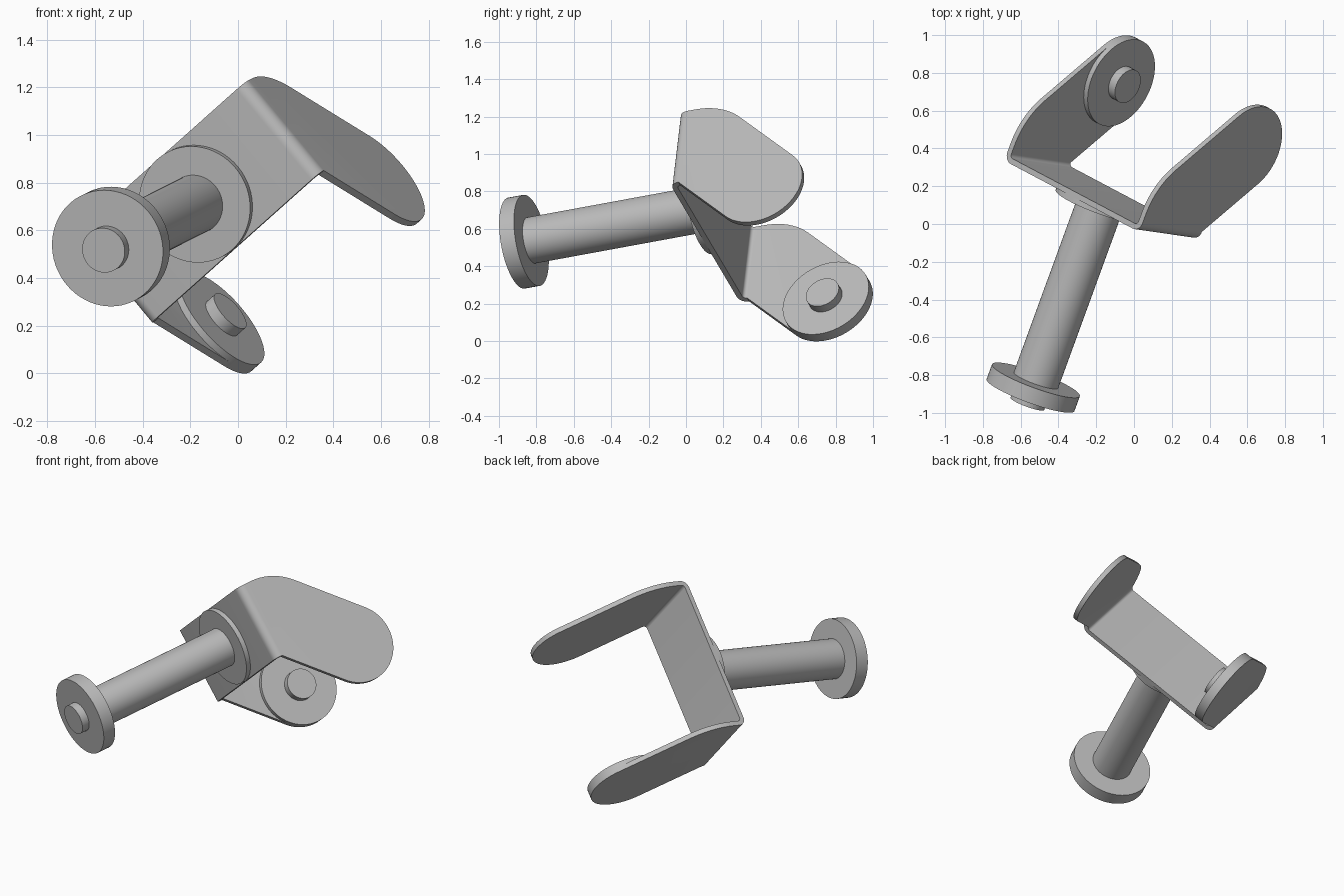
import bpy, bmesh
from math import sin, cos, pi, radians
from mathutils import Matrix, Vector

if "Cube" in bpy.data.objects:
    bpy.data.objects.remove(bpy.data.objects["Cube"])

# One grey for everything
grey = bpy.data.materials.new("plain grey")
grey.use_nodes = True
grey.diffuse_color = (0.5, 0.5, 0.5, 1)
grey.node_tree.nodes["Principled BSDF"].inputs["Base Color"].default_value = (0.5, 0.5, 0.5, 1)

# Local frame: X across the bracket, Y along its folds, Z along the shaft
n = Vector((0.338, 0.926, 0.17)).normalized()
u = Vector((0.694, -0.367, 0.619))
u = (u - u.dot(n) * n).normalized()
w = n.cross(u)
FRAME = Matrix.Translation((-0.172, 0.124, 0.713)) @ Matrix((u, w, n)).transposed().to_4x4()

R = 0.2475        # disc radius and half the bracket's depth
HALF = 0.515      # half the bracket's width
T = 0.03          # sheet thickness
BEND = 0.05       # outer bend radius
TIP = Vector((0, 0.38, 0.53))   # centre of each arm's round end


def add_object(name, bm):
    bmesh.ops.recalc_face_normals(bm, faces=bm.faces)
    mesh = bpy.data.meshes.new(name)
    bm.to_mesh(mesh)
    bm.free()
    mesh.materials.append(grey)
    ob = bpy.data.objects.new(name, mesh)
    bpy.context.collection.objects.link(ob)
    ob.matrix_world = FRAME
    return ob


def smooth(ob):
    bpy.ops.object.select_all(action='DESELECT')
    ob.select_set(True)
    bpy.context.view_layer.objects.active = ob
    bpy.ops.object.shade_smooth_by_angle(angle=radians(35))


def arc(cx, cy, r, start, end, steps):
    angles = [radians(start + (end - start) * i / steps) for i in range(steps + 1)]
    return [(cx + r * cos(a), cy + r * sin(a)) for a in angles]


def prism(name, points, direction):
    bm = bmesh.new()
    face = bm.faces.new([bm.verts.new(p) for p in points])
    new = bmesh.ops.extrude_face_region(bm, geom=[face])["geom"]
    bmesh.ops.translate(bm, vec=direction, verts=[v for v in new if isinstance(v, bmesh.types.BMVert)])
    return add_object(name, bm)


def cylinder(name, r, start, end, placement=Matrix()):
    bm = bmesh.new()
    shift = Matrix.Translation((0, 0, (start + end) / 2))
    bmesh.ops.create_cone(bm, cap_ends=True, segments=64, radius1=r, radius2=r,
                          depth=end - start, matrix=placement @ shift)
    smooth(add_object(name, bm))


# Folded bracket: a U channel trimmed to the arm outline
right_half = [(HALF, 1)] + arc(HALF - BEND, BEND, BEND, 0, -90, 8)
inner_half = arc(HALF - BEND, BEND, BEND - T, -90, 0, 8) + [(HALF - T, 1)]
channel = (right_half + [(-x, z) for x, z in reversed(right_half)]
           + [(-x, z) for x, z in reversed(inner_half)] + inner_half)
bracket = prism("bracket", [(x, -1, z) for x, z in channel], (0, 2, 0))

shoulder = 0.374
outline = ([(-R, -0.05)] + arc(shoulder - R, 0.1, shoulder, 180, 135, 10)
           + arc(TIP.y, TIP.z, R, 135, -45, 32) + [(R, BEND), (R, -0.05)])
trim = prism("arm_outline_cutter", [(-1, y, z) for y, z in outline], (2, 0, 0))
trim.hide_render = True

cut = bracket.modifiers.new("trim", 'BOOLEAN')
cut.operation = 'INTERSECT'
cut.solver = 'EXACT'
cut.object = trim
bpy.context.view_layer.objects.active = bracket
bpy.ops.object.modifier_apply(modifier=cut.name)
bpy.data.objects.remove(trim)
smooth(bracket)

# Shaft with its collar on the bracket and the end disc
END = -1.112
cylinder("collar", R, -0.03, 0.01)
cylinder("shaft", 0.125, END + 0.04, 0.02)
cylinder("end_disc", R, END, END + 0.085)
cylinder("end_hub", 0.095, END - 0.05, END + 0.02)

# Pivot disc and hub on the inside of the right arm
pivot = Matrix.Translation(TIP - Vector((HALF, 0, 0))) @ Matrix.Rotation(pi / 2, 4, 'Y')
cylinder("pivot_disc", R, T - 0.01, 0.06, pivot)
cylinder("pivot_hub", 0.095, 0.05, 0.11, pivot)
